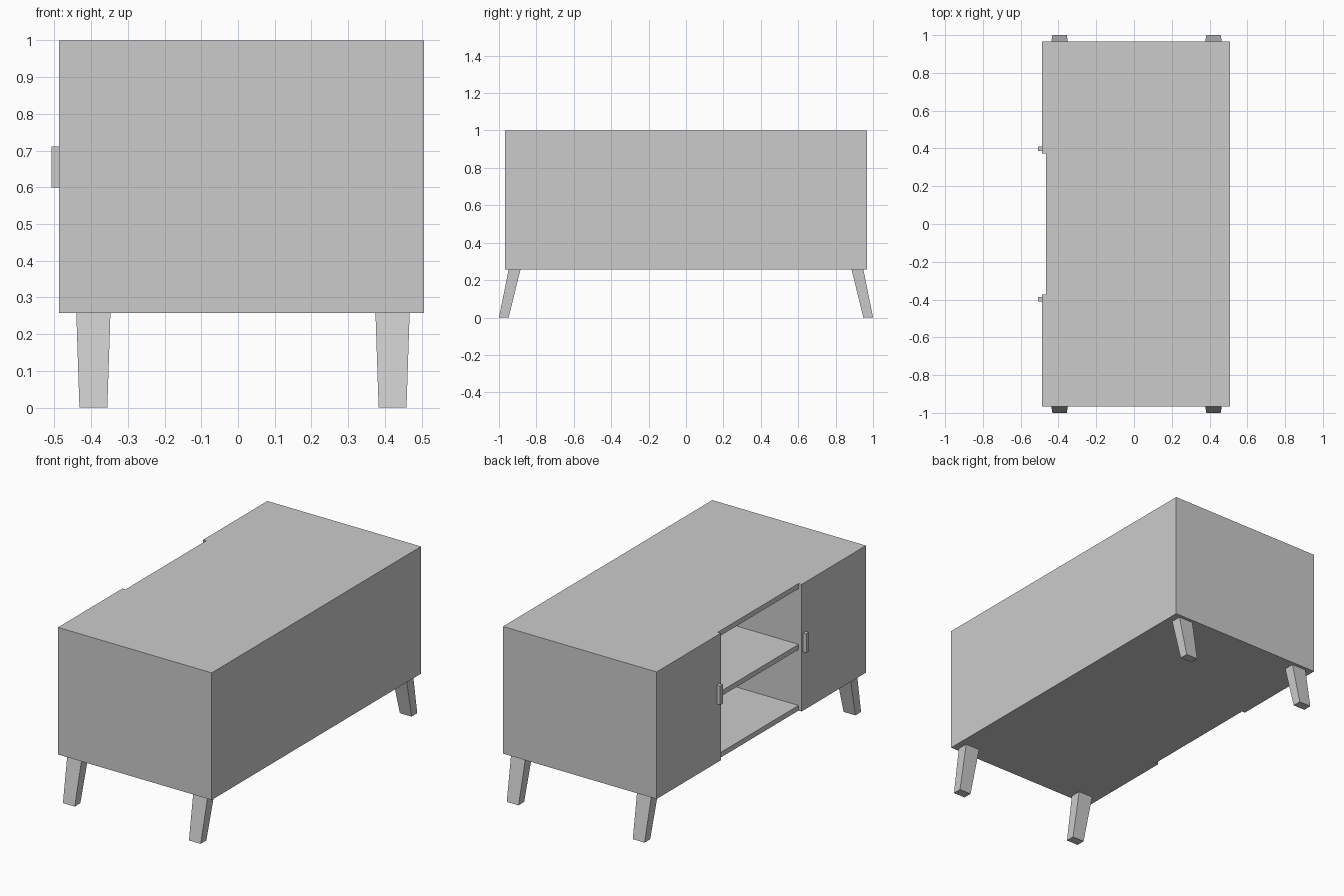
import bpy

if "Cube" in bpy.data.objects:
    bpy.data.objects.remove(bpy.data.objects["Cube"])

BOX_FACES = [(0, 3, 2, 1), (4, 5, 6, 7), (0, 1, 5, 4),
             (1, 2, 6, 5), (2, 3, 7, 6), (3, 0, 4, 7)]


def tapered(name, low, high):
    """Six-sided block between two rectangles (x0, x1, y0, y1, z)."""
    verts = []
    for x0, x1, y0, y1, z in (low, high):
        verts += [(x0, y0, z), (x1, y0, z), (x1, y1, z), (x0, y1, z)]
    mesh = bpy.data.meshes.new(name)
    mesh.from_pydata(verts, [], BOX_FACES)
    obj = bpy.data.objects.new(name, mesh)
    bpy.context.collection.objects.link(obj)
    return obj


def box(name, x0, x1, y0, y1, z0, z1):
    return tapered(name, (x0, x1, y0, y1, z0), (x0, x1, y0, y1, z1))


def mirror_y(obj):
    obj.modifiers.new("mirror", 'MIRROR').use_axis = (False, True, False)
    return obj


FRONT, BACK = -0.467, 0.507    # carcass depth along x
HALF = 0.967                   # carcass half width along y
Z0, Z1 = 0.257, 1.0
T = 0.03                       # board thickness
GAP = 0.373                    # half width of the open bay

# Carcass boards
box("top_panel", FRONT, BACK, -HALF, HALF, Z1 - T, Z1)
box("bottom_panel", FRONT, BACK, -HALF, HALF, Z0, Z0 + T)
box("back_panel", BACK - T, BACK, -HALF, HALF, Z0 + T, Z1 - T)
mirror_y(box("side_panels", FRONT, BACK - T, HALF - T, HALF, Z0 + T, Z1 - T))

# Open bay in the middle
mirror_y(box("partitions", FRONT, BACK - T, GAP, GAP + T, Z0 + T, Z1 - T))
box("middle_shelf", FRONT, BACK - T, -GAP, GAP, 0.614, 0.644)

# Doors and pulls on the -x side
mirror_y(box("doors", -0.487, FRONT, GAP, HALF, Z0, Z1))
mirror_y(box("door_handles", -0.508, -0.487, 0.386, 0.411, 0.60, 0.711))

# Splayed, tapered legs
for name, cx in (("left_legs", -0.394), ("right_legs", 0.421)):
    mirror_y(tapered(name,
                     (cx - 0.038, cx + 0.038, 0.948, 1.0, 0.0),
                     (cx - 0.0465, cx + 0.0465, 0.885, 0.948, Z0)))
